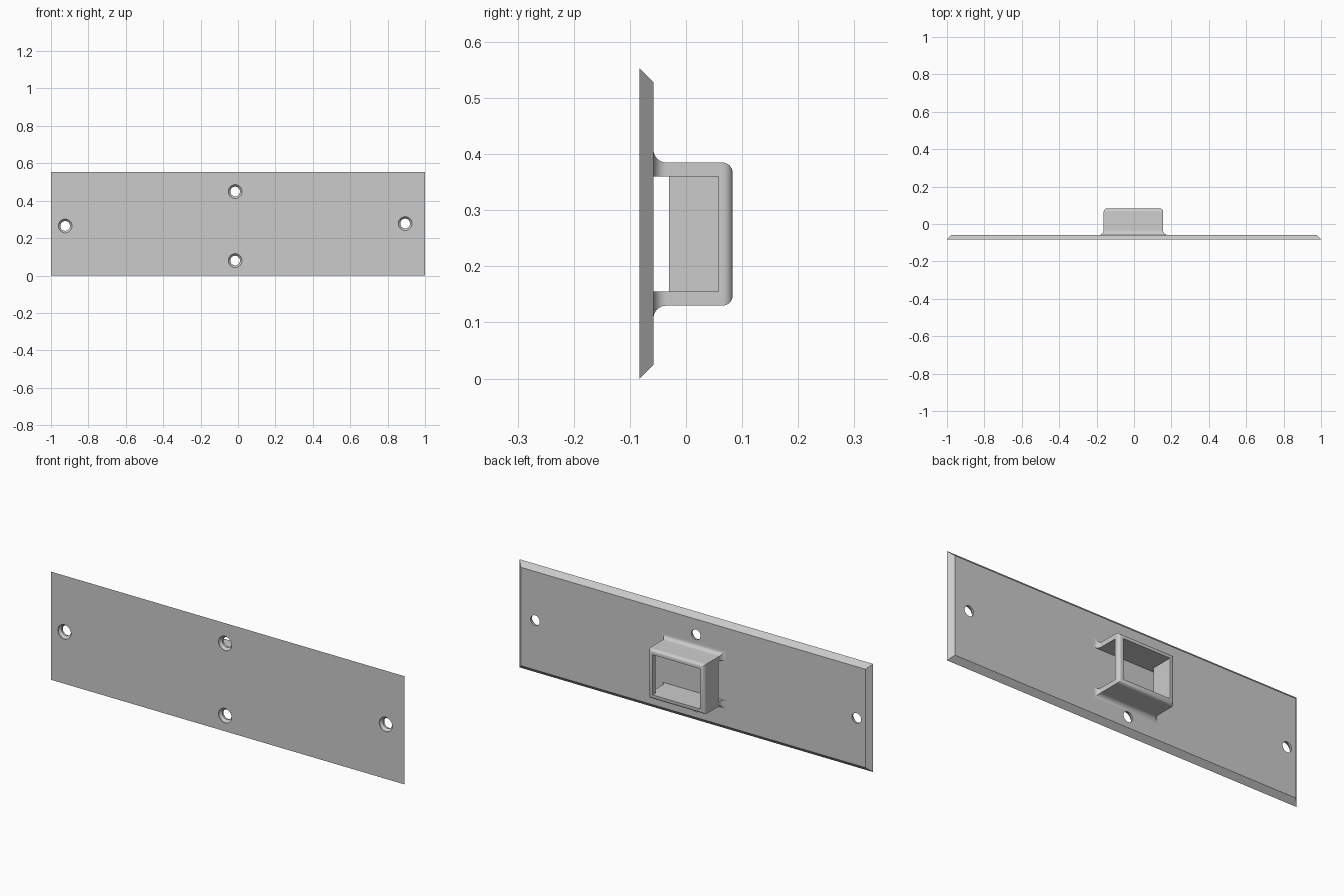
import bpy, bmesh, math

if "Cube" in bpy.data.objects:
    bpy.data.objects.remove(bpy.data.objects["Cube"], do_unlink=True)

grey = bpy.data.materials.new("plain grey")
grey.use_nodes = True
colour = (0.6, 0.6, 0.6, 1)
grey.diffuse_color = colour
grey.node_tree.nodes["Principled BSDF"].inputs["Base Color"].default_value = colour


def loft(name, stacks):
    """Skin each stack of equal-length rings into a capped solid."""
    bm = bmesh.new()
    for stack in stacks:
        rings = [[bm.verts.new(p) for p in ring] for ring in stack]
        for a, b in zip(rings, rings[1:]):
            for i in range(len(a)):
                j = (i + 1) % len(a)
                bm.faces.new((a[i], a[j], b[j], b[i]))
        bm.faces.new(rings[0])
        bm.faces.new(rings[-1])
    bmesh.ops.recalc_face_normals(bm, faces=bm.faces)
    mesh = bpy.data.meshes.new(name)
    bm.to_mesh(mesh)
    bm.free()
    mesh.materials.append(grey)
    obj = bpy.data.objects.new(name, mesh)
    bpy.context.collection.objects.link(obj)
    return obj


def rect(x0, x1, z0, z1, y, grow=0):
    x0, x1, z0, z1 = x0 - grow, x1 + grow, z0 - grow, z1 + grow
    return [(x0, y, z0), (x1, y, z0), (x1, y, z1), (x0, y, z1)]


def circle(x, z, y, r, n=32):
    return [(x + r * math.cos(math.tau * i / n), y,
             z + r * math.sin(math.tau * i / n)) for i in range(n)]


def cut(obj, cutter):
    cutter.hide_render = True
    mod = obj.modifiers.new("cut", 'BOOLEAN')
    mod.operation = 'DIFFERENCE'
    mod.solver = 'EXACT'
    mod.object = cutter
    bpy.ops.object.select_all(action='DESELECT')
    bpy.context.view_layer.objects.active = obj
    obj.select_set(True)
    bpy.ops.object.modifier_apply(modifier=mod.name)
    bpy.data.objects.remove(cutter, do_unlink=True)
    bpy.ops.object.shade_smooth_by_angle(angle=math.radians(30))


FRONT, BACK, HEIGHT = -0.083, -0.058, 0.553

# Mounting plate with bevelled rear edges
plate = loft("mounting_plate", [[
    rect(-1, 1, 0, HEIGHT, FRONT),
    rect(-1, 1, 0, HEIGHT, BACK, FRONT - BACK)]])

# Countersunk screw holes
holes = [(-0.924, 0.265), (0.894, 0.278), (-0.015, 0.449), (-0.015, 0.08)]
profile = [(-0.12, 0.037), (-0.08, 0.037), (-0.068, 0.026), (0, 0.026)]
cut(plate, loft("hole_cutter",
                [[circle(x, z, y, r) for y, r in profile] for x, z in holes]))

# Bracket block: flared foot, straight sides, rounded rear edge
box = (-0.162, 0.156, 0.13, 0.385)
REAR, FLARE, ROUND, STEPS = 0.083, 0.023, 0.018, 8
angles = [math.pi / 2 * i / STEPS for i in range(STEPS + 1)]
foot = [rect(*box, BACK + FLARE * (1 - math.cos(a)), FLARE * (1 - math.sin(a)))
        for a in angles]
rim = [rect(*box, REAR - ROUND * (1 - math.sin(a)), -ROUND * (1 - math.cos(a)))
       for a in angles]
bracket = loft("bracket", [foot + rim])

# Inner cavity, rear window, open left end and slot beside the plate
plan = [(-0.3, -0.1), (0.3, -0.1), (0.3, 0.058), (0.131, 0.058),
        (0.131, 0.2), (-0.137, 0.2), (-0.137, -0.03), (-0.3, -0.03)]
cut(bracket, loft("cavity_cutter",
                  [[[(x, y, z) for x, y in plan] for z in (0.155, 0.36)]]))
